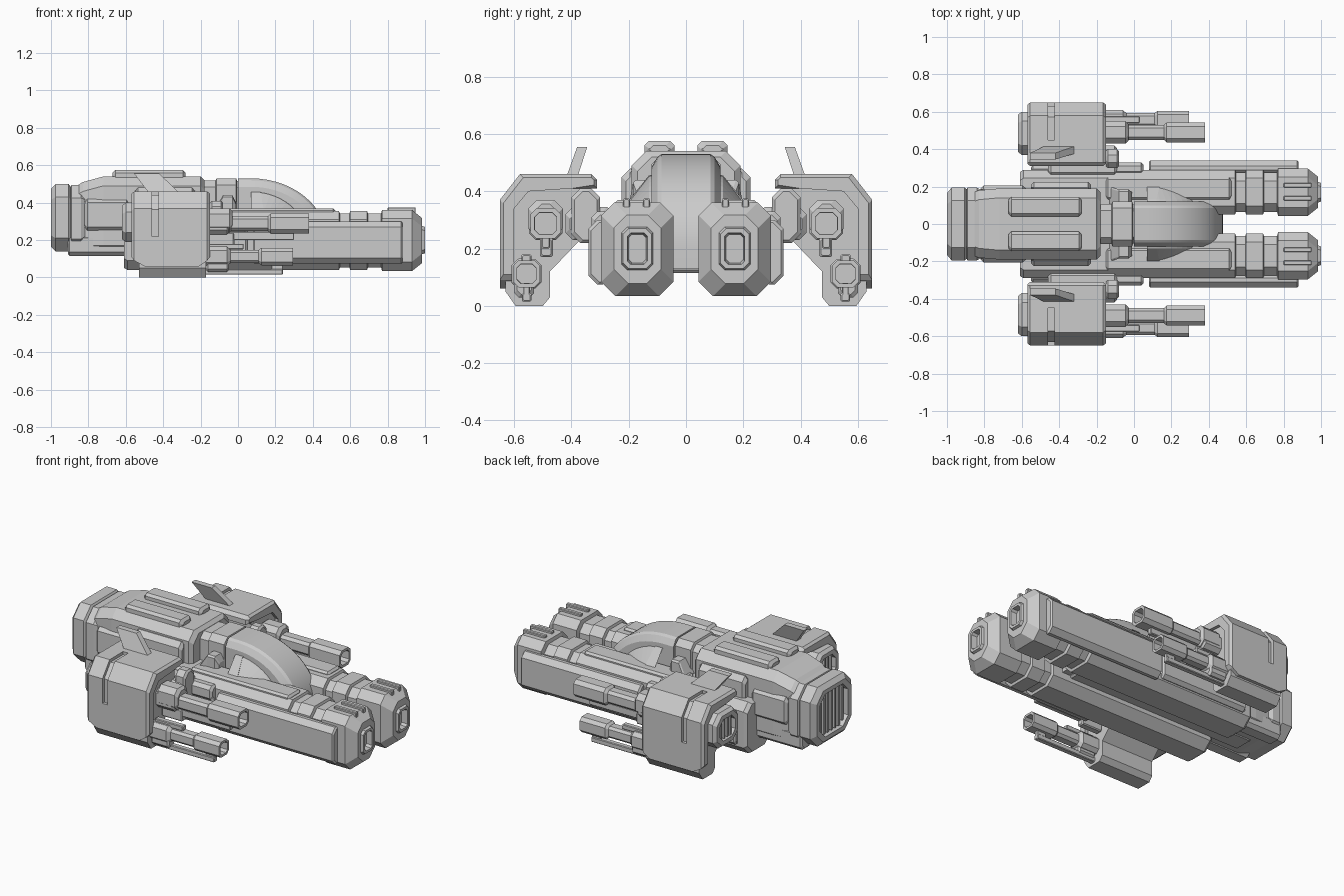
import bpy, bmesh, math


def loft(name, sections, axis='x', mirror=False):
    """Skin equal-length 2D outlines placed along an axis, capped at both ends."""
    place = {'x': lambda d, p: (d, p[0], p[1]),
             'y': lambda d, p: (p[0], d, p[1]),
             'z': lambda d, p: (p[0], p[1], d)}[axis]
    bm = bmesh.new()
    rings = [[bm.verts.new(place(d, p)) for p in pts] for d, pts in sections]
    n = len(rings[0])
    for a, b in zip(rings, rings[1:]):
        for i in range(n):
            j = (i + 1) % n
            bm.faces.new((a[i], a[j], b[j], b[i]))
    bm.faces.new(rings[0])
    bm.faces.new(rings[-1])
    bmesh.ops.recalc_face_normals(bm, faces=bm.faces)
    me = bpy.data.meshes.new(name)
    bm.to_mesh(me)
    bm.free()
    ob = bpy.data.objects.new(name, me)
    bpy.context.collection.objects.link(ob)
    if mirror:
        add_mirror(ob)
    return ob


def add_mirror(ob):
    m = ob.modifiers.new("Mirror", 'MIRROR')
    m.use_axis = (False, True, False)
    m.use_mirror_merge = False


def octo(y0, y1, z0, z1, c, cb=None):
    """Rectangle with cut corners; cb is the bottom cut."""
    b = c if cb is None else cb
    return [(y0 + b, z0), (y1 - b, z0), (y1, z0 + b), (y1, z1 - c),
            (y1 - c, z1), (y0 + c, z1), (y0, z1 - c), (y0, z0 + b)]


def block(name, x0, x1, y0, y1, z0, z1, c=0.01, e=0.01, mirror=False):
    """Chamfered block running along x with tapered ends."""
    small = octo(y0 + e, y1 - e, z0 + e, z1 - e, c)
    full = octo(y0, y1, z0, z1, c)
    return loft(name, [(x0, small), (x0 + e, full), (x1 - e, full), (x1, small)], mirror=mirror)


# Twin forward prongs with grooves, swollen nose and recessed muzzle
def prong(i, cb=0.05):
    return octo(.05 + i, .29 - i, .04 + i, .355 - i, .045, cb)


steps = [(-.61, .012), (-.59, 0), (.54, 0), (.545, .014), (.595, .014), (.60, 0),
         (.69, 0), (.695, .014), (.765, .014), (.77, -.006), (.93, -.006), (.985, .038)]
sec = [(x, prong(i)) for x, i in steps]
sec += [(.985, octo(.115, .225, .125, .275, .02)), (1.0, octo(.12, .22, .13, .27, .02)),
        (1.0, octo(.135, .205, .145, .255, .012)), (.965, octo(.14, .20, .15, .25, .012))]
loft("prong", sec, mirror=True)
block("prong_side_panel", .08, .88, .26, .34, .075, .30, .03, .008, True)
for k, y in enumerate((.125, .195)):
    block(f"nose_rib_{k}", .80, .95, y, y + .025, .34, .375, .004, .004, True)
block("prong_top_plate", -.15, .52, .13, .25, .33, .37, .012, .012, True)
block("prong_rear_side", -.55, .05, .27, .315, .10, .29, .02, .01, True)

# Central hull
loft("hull", [(-.91, octo(-.15, .15, .14, .46, .05)),
              (-.83, octo(-.18, .18, .12, .51, .05)),
              (-.72, octo(-.19, .19, .12, .54, .05)),
              (-.20, octo(-.19, .19, .12, .54, .05)),
              (-.18, octo(-.17, .17, .14, .52, .05))])
block("hull_upper_pad", -.55, -.23, .15, .225, .30, .48, .03, .015, True)
block("hull_lower_flank", -.91, -.50, .08, .185, .115, .23, .02, .01, True)
block("hull_rear_flank", -.82, -.58, .15, .205, .25, .42, .02, .015, True)
block("hull_top_panel", -.67, -.28, .04, .145, .52, .575, .015, .015, True)
block("hull_keel", -.80, .42, -.07, .07, .115, .22, .015, .01)

# Neck between hull and dome, with one groove
loft("neck", [(x, octo(-.12 + i, .12 - i, .13, .53 - i, .035)) for x, i in
              ((-.2, .012), (-.12, .012), (-.115, 0), (-.01, 0), (-.005, .015), (.08, .015))])
loft("neck_wedge", [(-.13, octo(.10, .20, .30, .36, .01)),
                    (-.08, octo(.10, .185, .30, .44, .01)),
                    (-.03, octo(.10, .185, .30, .44, .01)),
                    (-.01, octo(.10, .17, .30, .40, .01))], mirror=True)


# Arched dome and its sloping side cheeks
def arch(rx, rz, x0=.0, cx=.07, cz=.2, n=14):
    arc = [(cx + rx * math.sin(math.pi / 2 * k / n), cz + rz * math.cos(math.pi / 2 * k / n))
           for k in range(n + 1)]
    return [(x0, .13)] + [(x0, cz + rz)] + arc + [(cx + rx, .13)]


dome = loft("dome", [(-.12, arch(.36, .285)), (-.10, arch(.395, .32)), (-.085, arch(.405, .33)),
                     (.085, arch(.405, .33)), (.10, arch(.395, .32)), (.12, arch(.36, .285))], 'y')
bpy.context.view_layer.objects.active = dome
dome.select_set(True)
bpy.ops.object.shade_smooth_by_angle(angle=math.radians(20))
loft("dome_cheek", [(.10, arch(.31, .265, .12)), (.13, arch(.30, .255, .12)),
                    (.215, arch(.20, .15, .14))], 'y', True)

# Main engine with recessed slatted exhaust
loft("engine", [(-.80, octo(-.17, .17, .17, .47, .06)), (-.84, octo(-.195, .195, .135, .495, .07)),
                (-.89, octo(-.195, .195, .135, .495, .07)), (-.895, octo(-.185, .185, .145, .485, .07)),
                (-.905, octo(-.195, .195, .14, .50, .07)), (-.975, octo(-.195, .195, .14, .50, .07)),
                (-1.0, octo(-.165, .165, .165, .475, .06)), (-1.0, octo(-.135, .135, .19, .45, .05)),
                (-.94, octo(-.13, .13, .195, .445, .05))])
for k in range(7):
    y = -.105 + k * .035
    h = .125 if 0 < k < 6 else .105
    block(f"engine_slat_{k}", -.985, -.93, y - .008, y + .008, .32 - h, .32 + h, .003, .002)

# Side pods: core, armour shell with slot, fin and thruster
core = [(.50, 0), (.595, 0), (.63, .05), (.63, .36), (.57, .44), (.33, .44), (.33, .415),
        (.37, .39), (.37, .23), (.475, .12), (.475, .03)]
loft("pod_core", [(-.53, core), (-.17, core)], mirror=True)


def shell(b, i):
    return [(.65 - i, b), (.65 - i, .37 - i), (.58 - i, .46 - i), (.33, .46 - i), (.31 + i, .44),
            (.31 + i, .41 + i), (.40, .41), (.55, .40), (.60, .34), (.60, b)]


pod = loft("pod_shell", [(-.57, shell(.11, .012)), (-.555, shell(.09, 0)), (-.50, shell(.06, 0)),
                         (-.21, shell(.06, 0)), (-.165, shell(.09, 0)), (-.15, shell(.11, .012))])
band = [(.45, .50), (.70, .50), (.70, .22), (.632, .22), (.632, .363), (.572, .442), (.45, .442)]
cutter = loft("slot_cutter", [(-.46, band), (-.425, band)])
cutter.hide_render = True
cutter.hide_viewport = True
cut = pod.modifiers.new("Slot", 'BOOLEAN')
cut.operation = 'DIFFERENCE'
cut.object = cutter
cut.solver = 'EXACT'
add_mirror(pod)


def quad(x0, x1, y0, y1):
    return [(x0, y0), (x1, y0), (x1, y1), (x0, y1)]


loft("pod_fin", [(.43, quad(-.46, -.29, .385, .425)), (.555, quad(-.555, -.42, .345, .38))], 'z', True)
loft("pod_thruster", [(-.50, octo(.37, .60, .19, .40, .05)), (-.60, octo(.37, .60, .19, .40, .05)),
                      (-.62, octo(.385, .585, .205, .385, .045)), (-.62, octo(.41, .56, .23, .36, .035)),
                      (-.58, octo(.41, .56, .23, .36, .035))], mirror=True)
for k in range(4):
    y = .44 + k * .03
    block(f"thruster_slat_{k}", -.612, -.57, y - .006, y + .006, .235, .355, .002, .002, True)
block("pod_arm", -.46, -.09, .25, .42, .23, .345, .025, .015, True)
block("arm_clamp", -.14, .05, .26, .33, .24, .33, .02, .012, True)
block("arm_collar", -.15, -.08, .30, .40, .22, .41, .03, .01, True)


# Pod guns: stepped barrels with open muzzles, each with a lower rail
def gun(name, cy, cz, x0, x1, x2, x3, r):
    def s(x, f):
        return (x, octo(cy - r * f, cy + r * f, cz - r * f, cz + r * f, r * f * .4))
    loft(name, [s(x0, 1.1), s(x1 - .02, 1.1), s(x1, .75), s(x2, .75), s(x2 + .015, 1), s(x3, 1),
                s(x3, .72), s(x2 + .04, .7)], mirror=True)


gun("upper_gun", .49, .288, -.20, -.04, .16, .38, .053)
gun("lower_gun", .557, .112, -.20, -.04, .11, .295, .047)
block("upper_gun_mount", -.17, -.03, .43, .55, .24, .37, .03, .015, True)
block("upper_gun_rail", -.16, .30, .475, .505, .20, .245, .004, .004, True)
block("upper_gun_foot", -.16, -.02, .465, .51, .17, .24, .006, .006, True)
block("lower_gun_rail", -.18, .24, .54, .573, .015, .045, .004, .004, True)
block("lower_gun_rail_front", .18, .24, .545, .568, .03, .08, .003, .003, True)
block("lower_gun_mount", -.17, -.05, .53, .60, .03, .165, .015, .01, True)
block("lower_gun_top_rib", -.16, .03, .54, .575, .15, .18, .004, .004, True)
